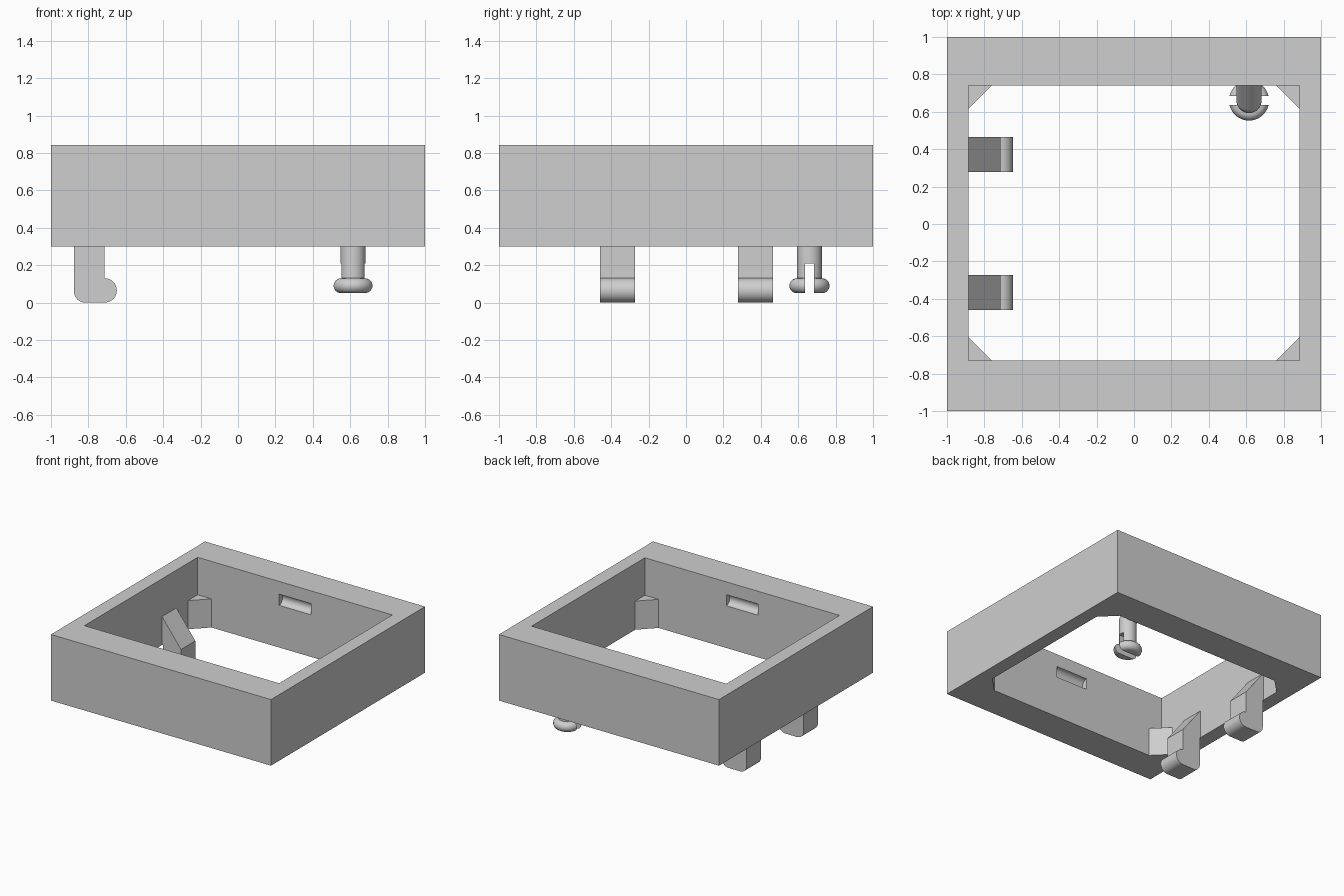
import bpy, bmesh, math
from mathutils import Vector, Matrix

if "Cube" in bpy.data.objects:
    bpy.data.objects.remove(bpy.data.objects["Cube"])

grey = bpy.data.materials.new("plain grey")
grey.use_nodes = True
colour = (0.62, 0.62, 0.62, 1)
grey.diffuse_color = colour
grey.node_tree.nodes["Principled BSDF"].inputs["Base Color"].default_value = colour


def finish(name, bm):
    bmesh.ops.recalc_face_normals(bm, faces=bm.faces)
    mesh = bpy.data.meshes.new(name)
    bm.to_mesh(mesh)
    bm.free()
    mesh.materials.append(grey)
    ob = bpy.data.objects.new(name, mesh)
    bpy.context.collection.objects.link(ob)
    return ob


def prism(name, outline, start, end, place):
    """Extrude a flat outline from start to end; place(u, v, w) gives xyz."""
    bm = bmesh.new()
    face = bm.faces.new([bm.verts.new(place(u, v, start)) for u, v in outline])
    made = bmesh.ops.extrude_face_region(bm, geom=[face])["geom"]
    shift = Vector(place(0, 0, end)) - Vector(place(0, 0, start))
    bmesh.ops.translate(bm, vec=shift, verts=[g for g in made if isinstance(g, bmesh.types.BMVert)])
    return finish(name, bm)


def upright(u, v, w):
    return (u, v, w)


def along_y(u, v, w):
    return (u, w, v)


def along_x(u, v, w):
    return (w, u, v)


def rect(u0, u1, v0, v1):
    return [(u0, v0), (u1, v0), (u1, v1), (u0, v1)]


def arc(cu, cv, r, a0, a1, steps=10):
    angles = [math.radians(a0 + (a1 - a0) * i / steps) for i in range(steps + 1)]
    return [(cu + r * math.cos(a), cv + r * math.sin(a)) for a in angles]


def activate(ob):
    bpy.ops.object.select_all(action="DESELECT")
    ob.select_set(True)
    bpy.context.view_layer.objects.active = ob


def combine(ob, other, operation="DIFFERENCE"):
    mod = ob.modifiers.new("combine", "BOOLEAN")
    mod.operation = operation
    mod.solver = "EXACT"
    mod.object = other
    activate(ob)
    bpy.ops.object.modifier_apply(modifier=mod.name)
    bpy.data.objects.remove(other)


def smooth(ob):
    activate(ob)
    bpy.ops.object.shade_smooth_by_angle(angle=math.radians(35))


BASE, TOP, LEDGE = 0.30, 0.843, 0.535
SIDE, FRONT, BACK = 0.885, -0.73, 0.74

# Square frame with an open middle and a rounded groove in the front and back inner walls
frame = prism("frame", rect(-1, 1, -1, 1), BASE, TOP, upright)
combine(frame, prism("opening", rect(-SIDE, SIDE, FRONT, BACK), 0, 1, upright))
for wall in (FRONT, BACK):
    combine(frame, prism("groove", arc(wall, 0.692, 0.046, 0, 345, 23), -0.145, 0.145, along_x))
smooth(frame)

# Triangular braces in the lower inner corners
for side, sx in (("right", -1), ("left", 1)):
    for end, y, sy in (("front", FRONT, 1), ("back", BACK, -1)):
        x = sx * SIDE
        prism(f"corner_brace_{end}_{side}",
              [(x, y), (x - sx * 0.125, y), (x, y + sy * 0.125)], BASE, LEDGE, upright)

# Hooks with a ramped top and a rounded toe
hook_outline = ([(-SIDE, BASE), (-0.877, BASE)] + arc(-0.817, 0.06, 0.06, 180, 270)
                + arc(-0.713, 0.065, 0.065, -90, 90, 20)
                + [(-0.713, 0.308), (-SIDE, 0.533)])
for end, y in (("front", -0.367), ("back", 0.371)):
    smooth(prism(f"hook_{end}", hook_outline, y - 0.093, y + 0.093, along_y))

# Split pin: turned shaft with a rounded head
PIN = Vector((0.615, 0.66, 0))
R, JOINT = 0.067, 0.34
bm = bmesh.new()
profile = ([(0, 0.05)] + arc(R, 0.09, 0.04, -90, 90, 12) + arc(0, JOINT, R, 0, 90, 8)[:-1]
           + [(0, JOINT + R)])
verts = [bm.verts.new((r, 0, z)) for r, z in profile]
edges = [bm.edges.new(pair) for pair in zip(verts, verts[1:])]
bmesh.ops.spin(bm, geom=verts + edges, axis=(0, 0, 1), cent=(0, 0, 0),
               angle=math.tau, steps=48, use_duplicate=False)
bmesh.ops.remove_doubles(bm, verts=bm.verts, dist=1e-5)
bmesh.ops.translate(bm, vec=PIN, verts=bm.verts)
pin = finish("split_pin", bm)
combine(pin, prism("pin_slot", rect(PIN.y - 0.025, PIN.y + 0.025, 0, 0.21), 0.4, 0.8, along_x))
smooth(pin)

# Sloping arm that carries the pin from the back wall
bm = bmesh.new()
bmesh.ops.create_cone(bm, cap_ends=True, segments=48, radius1=R, radius2=R, depth=0.22,
                      matrix=Matrix.Translation(PIN + Vector((0, 0.078, JOINT + 0.078)))
                      @ Matrix.Rotation(math.radians(-45), 4, "X"))
smooth(finish("pin_arm", bm))
